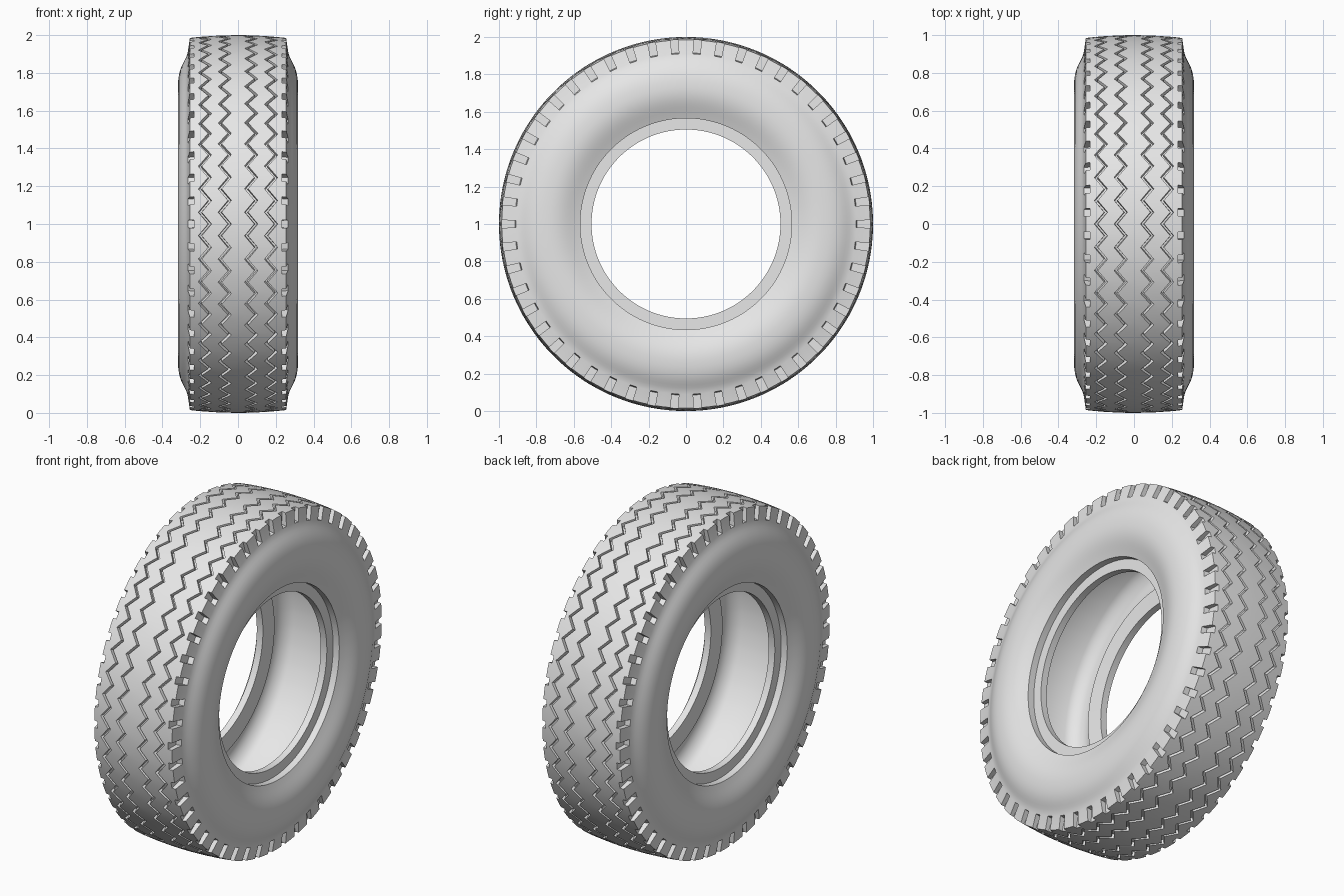
import bpy
import bmesh
import math
from mathutils import Vector
from mathutils.geometry import interpolate_bezier

if "Cube" in bpy.data.objects:
    bpy.data.objects.remove(bpy.data.objects["Cube"], do_unlink=True)

BLOCKS = 50            # shoulder notches and zigzag periods around the tyre
STEP = 2 * math.pi / BLOCKS
NOTCH = 0.021          # half angle of a shoulder notch
ZIGZAG = 0.026         # sideways swing of the tread grooves
GROOVE_DEPTH = 0.025


def crown(x):
    """Radius of the slightly domed tread."""
    return 1 - 0.015 * (x / 0.255) ** 2


def bezier(points, count):
    pts = [Vector((x, r, 0)) for x, r in points]
    return [(p.x, p.y) for p in interpolate_bezier(*pts, count)]


# Fixed cross-section of one side: outer wall, stepped bead, inner wall, liner
outer_wall = bezier([(0.266, 0.91), (0.275, 0.86), (0.318, 0.84), (0.318, 0.73)], 9)
outer_wall += bezier([(0.318, 0.73), (0.318, 0.66), (0.29, 0.62), (0.27, 0.565)], 9)[1:]
bead = [(0.23, 0.565), (0.23, 0.505), (0.19, 0.505), (0.18, 0.6)]
inner_wall = bezier([(0.18, 0.6), (0.29, 0.66), (0.29, 0.78), (0.2, 0.82)], 9)[1:]
wall = outer_wall + bead + inner_wall


def half_section(swing, notched):
    """Cross-section from the crown to the liner; swing shifts the grooves."""
    section = [(0, crown(0))]
    for groove in (0.07, 0.175):
        for offset, depth in ((-0.009, 0), (-0.006, GROOVE_DEPTH),
                              (0.006, GROOVE_DEPTH), (0.009, 0)):
            x = groove + offset + swing
            section.append((x, crown(x) - depth))
    section.append((0.232, crown(0.232)))
    section.append((0.234, 0.915) if notched else (0.255, crown(0.255)))
    return section + wall + [(0, 0.83)]


def full_section(swing, notched):
    right = half_section(swing, notched)
    left = [(-x, r) for x, r in half_section(-swing, notched)]
    return right + left[-2:0:-1]


# Sweep the section round the axle, doubling columns at the notch walls
columns = ((-NOTCH, False), (-NOTCH, True), (0, True),
           (NOTCH, True), (NOTCH, False), (STEP / 2, False))
bm = bmesh.new()
rings = []
for block in range(BLOCKS):
    for angle, notched in columns:
        swing = ZIGZAG * (1 - 4 * abs(angle) / STEP)
        a = block * STEP + angle
        rings.append([bm.verts.new((x, r * math.cos(a), 1 + r * math.sin(a)))
                      for x, r in full_section(swing, notched)])
for i, ring in enumerate(rings):
    following = rings[(i + 1) % len(rings)]
    for j in range(len(ring)):
        k = (j + 1) % len(ring)
        bm.faces.new((ring[j], ring[k], following[k], following[j]))
bmesh.ops.remove_doubles(bm, verts=bm.verts, dist=0.00001)
bmesh.ops.recalc_face_normals(bm, faces=bm.faces)

mesh = bpy.data.meshes.new("tyre")
bm.to_mesh(mesh)
bm.free()
tyre = bpy.data.objects.new("tyre", mesh)
bpy.context.collection.objects.link(tyre)

# Plain grey rubber
rubber = bpy.data.materials.new("grey rubber")
rubber.use_nodes = True
grey = (0.8, 0.8, 0.8, 1)
rubber.diffuse_color = grey
rubber.node_tree.nodes["Principled BSDF"].inputs["Base Color"].default_value = grey
mesh.materials.append(rubber)

bpy.ops.object.select_all(action="DESELECT")
tyre.select_set(True)
bpy.context.view_layer.objects.active = tyre
bpy.ops.object.shade_smooth_by_angle(angle=math.radians(30))
